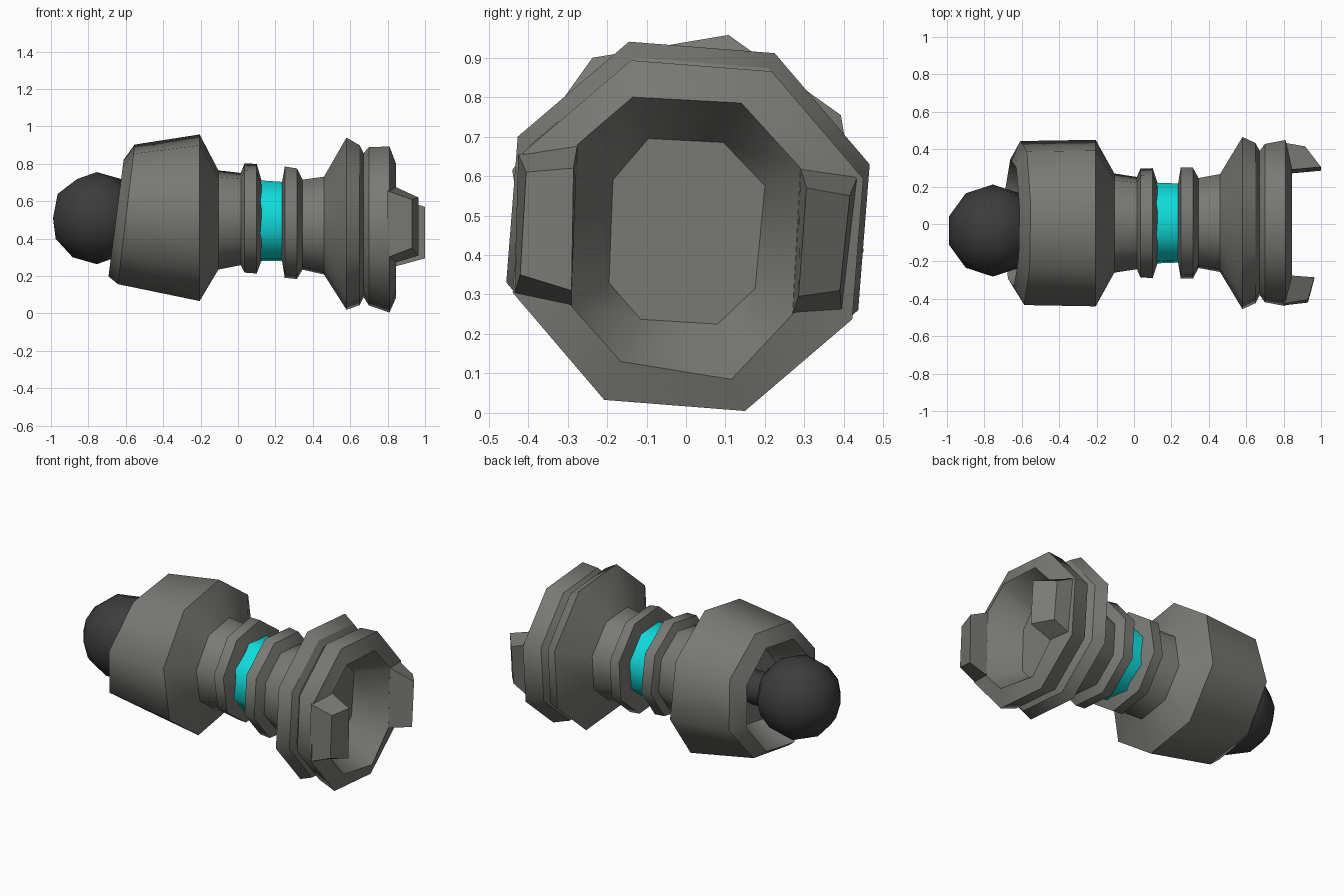
import bpy, bmesh, math
from mathutils import Vector

if "Cube" in bpy.data.objects:
    bpy.data.objects.remove(bpy.data.objects["Cube"])


def material(name, rgb):
    m = bpy.data.materials.new(name)
    m.diffuse_color = (*rgb, 1)
    m.use_nodes = True
    m.node_tree.nodes["Principled BSDF"].inputs["Base Color"].default_value = m.diffuse_color
    return m


GREY = material("warm grey metal", (0.19, 0.19, 0.175))
DARK = material("dark grey", (0.045, 0.045, 0.045))
CYAN = material("cyan", (0.005, 0.72, 0.72))


def finish(bm, name, mat, smooth=True):
    bmesh.ops.recalc_face_normals(bm, faces=bm.faces)
    for f in bm.faces:
        f.smooth = smooth
    me = bpy.data.meshes.new(name)
    bm.to_mesh(me)
    bm.free()
    me.materials.append(mat)
    ob = bpy.data.objects.new(name, me)
    bpy.context.collection.objects.link(ob)
    return ob


def ring(x, z, ry, rz=None, rot=18, tilt=0.0, y=0.005):
    """Octagon across the x axis, optionally leaning along x."""
    rz = rz or ry
    pts = []
    for k in range(8):
        a = math.radians(rot + 45 * k)
        dz = rz * math.sin(a)
        pts.append((x + tilt * dz, y + ry * math.cos(a), z + dz))
    return pts


def loft(name, rings, mat):
    """Skin a list of octagons; ring edges sharp, lengthwise edges smooth."""
    bm = bmesh.new()
    loops = [[bm.verts.new(p) for p in r] for r in rings]
    for a, b in zip(loops, loops[1:]):
        for i in range(8):
            j = (i + 1) % 8
            bm.faces.new((a[i], a[j], b[j], b[i]))
    bm.faces.new(loops[0])
    bm.faces.new(loops[-1])
    for l in loops:
        for i in range(8):
            bm.edges.get((l[i], l[(i + 1) % 8])).smooth = False
    return finish(bm, name, mat)


# Rear housing: recessed slanted cup, barrel, taper and collar
rear = [ring(-0.46, 0.52, 0.25, 0.23, rot=32, tilt=0.13),
        ring(-0.652, 0.51, 0.35, 0.32, rot=32, tilt=0.13),
        ring(-0.597, 0.53, 0.45, 0.383, rot=32, tilt=0.12)]
for x, z, r in [(-0.205, 0.512, 0.457), (-0.105, 0.50, 0.272), (0.015, 0.505, 0.253),
                (0.035, 0.51, 0.299), (0.10, 0.507, 0.301), (0.125, 0.497, 0.222)]:
    rear.append(ring(x, z, r, rot=32))
loft("rear_housing", rear, GREY)

# Glowing band between the collars
loft("band", [ring(0.115, 0.496, 0.227), ring(0.245, 0.492, 0.222)], CYAN)

# Front head: collar, flange, rim and recessed socket
head = [ring(x, z, r) for x, z, r in [
    (0.235, 0.493, 0.218), (0.25, 0.488, 0.313), (0.315, 0.48, 0.311),
    (0.345, 0.475, 0.253), (0.46, 0.47, 0.275), (0.58, 0.48, 0.484),
    (0.65, 0.472, 0.45), (0.672, 0.472, 0.405), (0.70, 0.466, 0.445),
    (0.81, 0.449, 0.467)]]
opening = [(0.29, 0.62), (0.14, 0.785), (-0.135, 0.80), (-0.275, 0.68),
           (-0.29, 0.27), (-0.165, 0.13), (0.115, 0.085), (0.27, 0.25)]
floor = [(0.20, 0.575), (0.095, 0.685), (-0.095, 0.695), (-0.185, 0.59),
         (-0.195, 0.33), (-0.115, 0.237), (0.08, 0.225), (0.175, 0.315)]
head.append([(0.845, y, z) for y, z in opening])
head.append([(0.66, y, z) for y, z in floor])
loft("front_head", head, GREY)


# Claws: tapered blocks standing on the two sides of the rim
def claw(name, base, tip):
    bm = bmesh.new()
    a = [bm.verts.new(p) for p in base]
    b = [bm.verts.new(p) for p in tip]
    for i in range(4):
        j = (i + 1) % 4
        bm.faces.new((a[i], a[j], b[j], b[i]))
    bm.faces.new(a)
    bm.faces.new(b)
    finish(bm, name, GREY, smooth=False)


claw("claw_back",
     [(0.835, 0.29, 0.62), (0.835, 0.27, 0.25), (0.80, 0.395, 0.255), (0.80, 0.435, 0.60)],
     [(1.0, 0.305, 0.57), (1.0, 0.285, 0.295), (0.915, 0.39, 0.31), (0.915, 0.415, 0.55)])
claw("claw_front",
     [(0.835, -0.275, 0.68), (0.835, -0.29, 0.27), (0.80, -0.435, 0.30), (0.80, -0.425, 0.655)],
     [(0.965, -0.285, 0.62), (0.965, -0.29, 0.31), (0.93, -0.42, 0.35), (0.93, -0.405, 0.61)])

# Ball joint and its short stem
bm = bmesh.new()
bmesh.ops.create_icosphere(bm, subdivisions=2, radius=0.246)
bmesh.ops.translate(bm, verts=bm.verts, vec=Vector((-0.755, -0.035, 0.51)))
finish(bm, "ball", DARK)
loft("ball_stem", [ring(-0.62, 0.51, 0.10, y=-0.01), ring(-0.44, 0.51, 0.10, y=0.0)], DARK)
